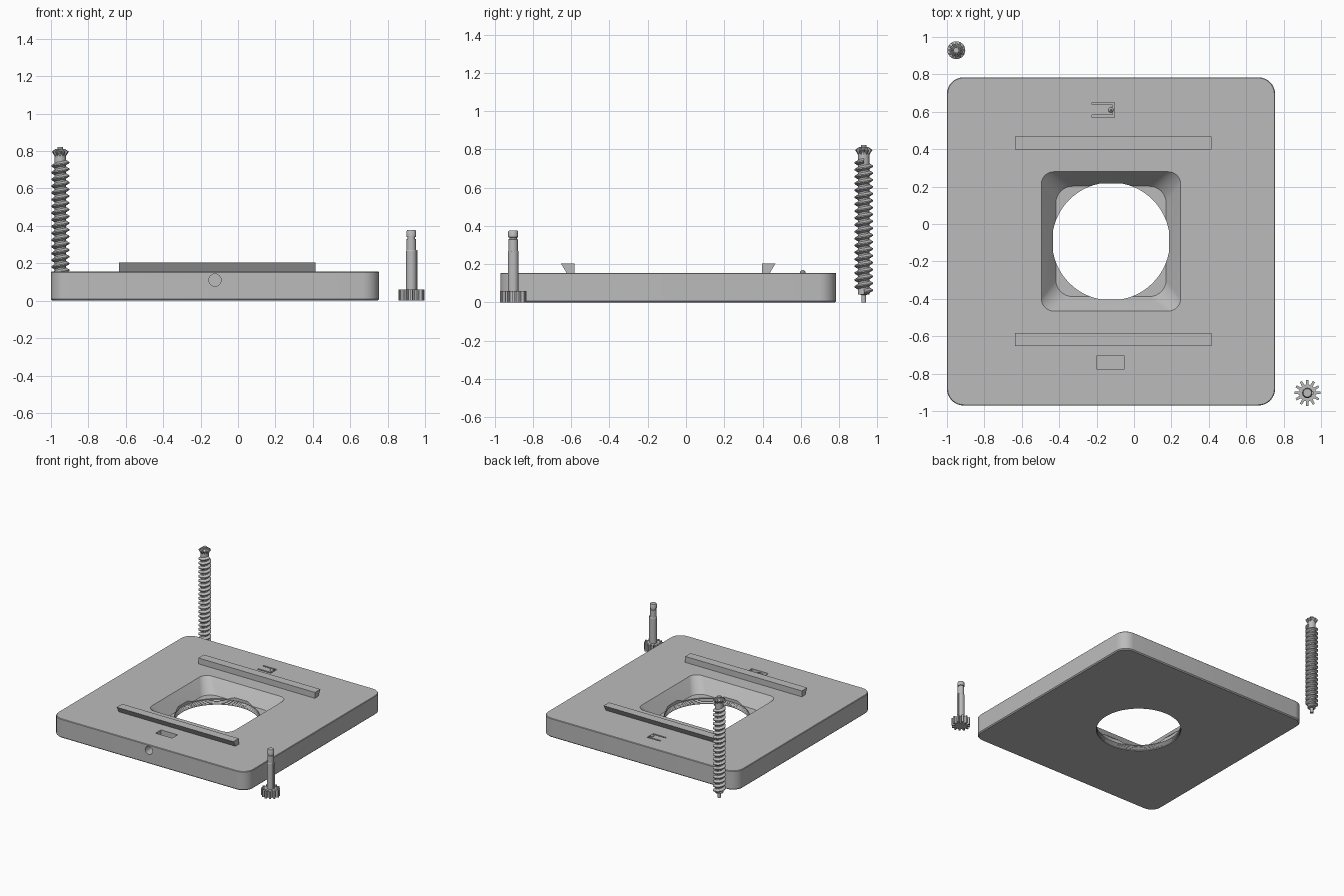
import bpy, bmesh, math

if "Cube" in bpy.data.objects:
    bpy.data.objects.remove(bpy.data.objects["Cube"])

grey = bpy.data.materials.new("light_grey")
grey.diffuse_color = (0.5, 0.5, 0.5, 1)
grey.use_nodes = True
grey.node_tree.nodes["Principled BSDF"].inputs["Base Color"].default_value = grey.diffuse_color
CX, CY, TOP = -0.123, -0.093, 0.155


def loft(name, rings, smooth=True):
    """Closed solid through a stack of rings with equal point counts."""
    bm = bmesh.new()
    rows = [[bm.verts.new(p) for p in r] for r in rings]
    n = len(rows[0])
    for a, b in zip(rows, rows[1:]):
        for i in range(n):
            j = (i + 1) % n
            bm.faces.new((a[i], a[j], b[j], b[i]))
    bm.faces.new(rows[0][::-1])
    bm.faces.new(rows[-1])
    bmesh.ops.recalc_face_normals(bm, faces=bm.faces)
    me = bpy.data.meshes.new(name)
    bm.to_mesh(me)
    bm.free()
    me.materials.append(grey)
    ob = bpy.data.objects.new(name, me)
    bpy.context.collection.objects.link(ob)
    if smooth:
        shade(ob)
    return ob


def shade(ob):
    bpy.ops.object.select_all(action='DESELECT')
    ob.select_set(True)
    bpy.context.view_layer.objects.active = ob
    bpy.ops.object.shade_smooth_by_angle(angle=math.radians(30))


def rounded(half, r, z, seg=8):
    """Rounded square ring about the plate centre."""
    pts = []
    for q in range(4):
        sx, sy = [(1, 1), (-1, 1), (-1, -1), (1, -1)][q]
        for k in range(seg + 1):
            a = (q + k / seg) * math.pi / 2
            pts.append((CX + sx * (half - r) + r * math.cos(a),
                        CY + sy * (half - r) + r * math.sin(a), z))
    return pts


def circle(cx, cy, r, z, n=32):
    return [(cx + r * math.cos(i * math.tau / n),
             cy + r * math.sin(i * math.tau / n), z) for i in range(n)]


def gear(cx, cy, r0, r1, z, teeth=12):
    """Toothed ring: two root points and two tip points per tooth."""
    pts = []
    for i in range(teeth):
        for f, r in ((-0.32, r0), (-0.17, r1), (0.17, r1), (0.32, r0)):
            a = (i + f) * math.tau / teeth
            pts.append((cx + r * math.cos(a), cy + r * math.sin(a), z))
    return pts


def lathe(name, cx, cy, profile, n=32):
    return loft(name, [circle(cx, cy, r, z, n) for r, z in profile])


def box(name, x0, x1, y0, y1, z0, z1):
    return loft(name, [[(x0, y0, z), (x1, y0, z), (x1, y1, z), (x0, y1, z)]
                       for z in (z0, z1)], False)


def cut(target, cutter):
    m = target.modifiers.new("cut", 'BOOLEAN')
    m.operation, m.solver, m.object = 'DIFFERENCE', 'EXACT', cutter
    bpy.context.view_layer.objects.active = target
    bpy.ops.object.modifier_apply(modifier=m.name)
    bpy.data.objects.remove(cutter)


# Base plate with slightly eased edges
H = 0.8775
plate = loft("base_plate", [rounded(H - 0.008, 0.082, 0), rounded(H, 0.09, 0.008),
                            rounded(H, 0.09, TOP - 0.004),
                            rounded(H - 0.004, 0.086, TOP)], False)

# Tapered square funnel, then a ridged round hole below its ledge
LEDGE = 0.05
slope = (0.3725 - 0.295) / (TOP - LEDGE)
cut(plate, loft("funnel_cutter", [rounded(0.295, 0.09, LEDGE),
                                  rounded(0.3725 + slope * 0.02, 0.062, TOP + 0.02)], False))
ridges = [(0.315, -0.02), (0.315, 0.004)]
for k in range(4):
    ridges += [(0.322, 0.009 + k * 0.01), (0.315, 0.014 + k * 0.01)]
cut(plate, lathe("hole_cutter", CX, CY, ridges + [(0.315, 0.07)], 64))

# Front pocket and the bore that reaches it from the front edge
cut(plate, box("pocket_cutter", -0.2, -0.05, -0.775, -0.705, 0.07, 0.2))
cut(plate, loft("bore_cutter", [[(CX + 0.033 * math.cos(i * math.tau / 24), y,
                                  0.11 + 0.033 * math.sin(i * math.tau / 24))
                                 for i in range(24)] for y in (-1.1, -0.74)], False))

# Thin slots that free the spring latch on three sides
for x0, y0, y1 in ((-0.225, 0.57, 0.582), (-0.225, 0.638, 0.65), (-0.114, 0.5705, 0.6495)):
    cut(plate, box("slot_cutter", x0, -0.104, y0, y1, 0.09, 0.2))
shade(plate)
lathe("latch_bump", -0.123, 0.61, [(0.015, TOP - 0.005), (0.014, 0.16), (0.004, 0.17)], 16)

# Undercut rails, mirrored about the opening
for s, name in ((-1, "front_rail"), (1, "back_rail")):
    y = lambda d: CY + s * d
    loft(name, [[(x, y(0.49), TOP - 0.003), (x, y(0.53), TOP - 0.003),
                 (x, y(0.56), 0.203), (x, y(0.49), 0.203)] for x in (-0.635, 0.415)], False)

# Pinion: toothed wheel, shaft, snap groove and cap
PX, PY = 0.927, -0.903
loft("pinion_wheel", [gear(PX, PY, 0.045, 0.07, z) for z in (0, 0.06)], False)
lathe("pinion_shaft", PX, PY, [(0.028, 0.055), (0.028, 0.265), (0.025, 0.27), (0.025, 0.33),
                               (0.02, 0.331), (0.02, 0.34), (0.026, 0.341),
                               (0.026, 0.37), (0.022, 0.377)], 24)
box("pinion_key", PX + 0.015, PX + 0.032, PY - 0.008, PY + 0.008, 0.055, 0.27)

# Lead screw: pin, core, neck and bevel-toothed head
SX, SY = -0.95, 0.929
lathe("screw_core", SX, SY, [(0.013, 0), (0.013, 0.04), (0.03, 0.041), (0.03, 0.78)], 24)
loft("screw_head", [gear(SX, SY, 0.026, 0.03, 0.772), gear(SX, SY, 0.034, 0.046, 0.797),
                    gear(SX, SY, 0.016, 0.024, 0.812)], False)
lathe("screw_tip", SX, SY, [(0.015, 0.805), (0.015, 0.822)], 16)

# Helical thread swept as a triangular section
TURNS, SEG, PITCH = 19, 24, 0.036
rings = []
for i in range(TURNS * SEG + 1):
    a, z = i * math.tau / SEG, 0.055 + i * PITCH / SEG
    rings.append([(SX + r * math.cos(a), SY + r * math.sin(a), z + dz)
                  for r, dz in ((0.028, -0.015), (0.048, -0.003), (0.048, 0.003), (0.028, 0.015))])
loft("screw_thread", rings)
